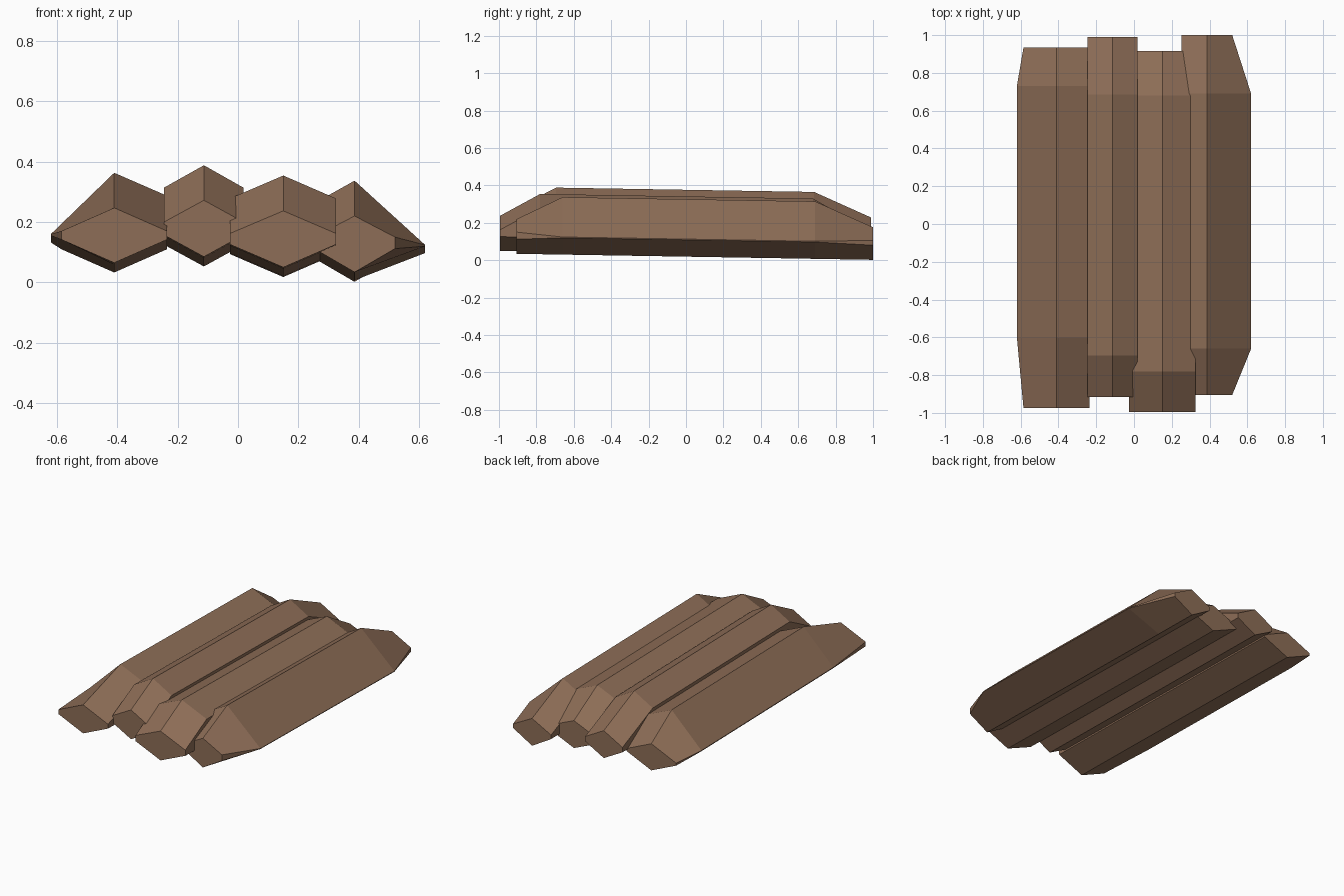
import bpy, bmesh

if "Cube" in bpy.data.objects:
    bpy.data.objects.remove(bpy.data.objects["Cube"])

SLOPE = 0.0168  # the whole row sinks slightly toward the back

wood = bpy.data.materials.new("wood")
wood.diffuse_color = (0.27, 0.155, 0.095, 1)
wood.use_nodes = True
wood.node_tree.nodes["Principled BSDF"].inputs["Base Color"].default_value = wood.diffuse_color


def hexagon(x, top, left, right, bottom):
    """Cross-section; left and right are (x, upper z, lower z)."""
    return [(x, top), (left[0], left[1]), (left[0], left[2]),
            (x, bottom), (right[0], right[2]), (right[0], right[1])]


def make_log(name, ys, cap, body):
    """Loft cap, body, body, cap rings along y and close the ends."""
    bm = bmesh.new()
    rings = []
    for i, y in enumerate(ys):
        section = body if i in (1, 2) else cap
        start = ys[1] if i in (1, 2) else ys[0]
        ring = []
        for k, (x, z) in enumerate(section):
            drop = SLOPE * (y - start)
            if i == 3 and k in (0, 1, 5):   # rear cap is a touch lower
                drop += 0.012
            ring.append(bm.verts.new((x, y, z - drop)))
        rings.append(ring)
    for a, b in zip(rings, rings[1:]):
        for k in range(6):
            n = (k + 1) % 6
            bm.faces.new((a[k], a[n], b[n], b[k]))
    bm.faces.new(rings[0])
    bm.faces.new(rings[-1][::-1])
    bmesh.ops.recalc_face_normals(bm, faces=bm.faces)
    mesh = bpy.data.meshes.new(name)
    bm.to_mesh(mesh)
    bm.free()
    mesh.materials.append(wood)
    bpy.context.collection.objects.link(bpy.data.objects.new(name, mesh))


# outer left log, flank flared outward
make_log("log_left", (-0.975, -0.6, 0.73, 0.935),
         hexagon(-0.41, 0.247, (-0.585, 0.17, 0.142), (-0.235, 0.17, 0.142), 0.065),
         hexagon(-0.41, 0.363, (-0.62, 0.16, 0.155), (-0.235, 0.287, 0.136), 0.059))

# inner left log
make_log("log_mid_left", (-0.917, -0.695, 0.685, 0.99),
         hexagon(-0.113, 0.272, (-0.245, 0.2, 0.157), (0.018, 0.2, 0.157), 0.085),
         hexagon(-0.113, 0.388, (-0.245, 0.314, 0.153), (0.018, 0.314, 0.153), 0.081))

# inner right log
make_log("log_mid_right", (-0.995, -0.78, 0.68, 0.915),
         hexagon(0.15, 0.237, (-0.027, 0.162, 0.126), (0.325, 0.162, 0.126), 0.05),
         hexagon(0.15, 0.354, (-0.027, 0.278, 0.122), (0.325, 0.278, 0.122), 0.046))

# outer right log, flank flared outward
make_log("log_right", (-0.905, -0.66, 0.69, 1.0),
         hexagon(0.386, 0.22, (0.252, 0.15, 0.112), (0.52, 0.15, 0.112), 0.034),
         hexagon(0.386, 0.337, (0.252, 0.262, 0.108), (0.62, 0.124, 0.12), 0.03))
